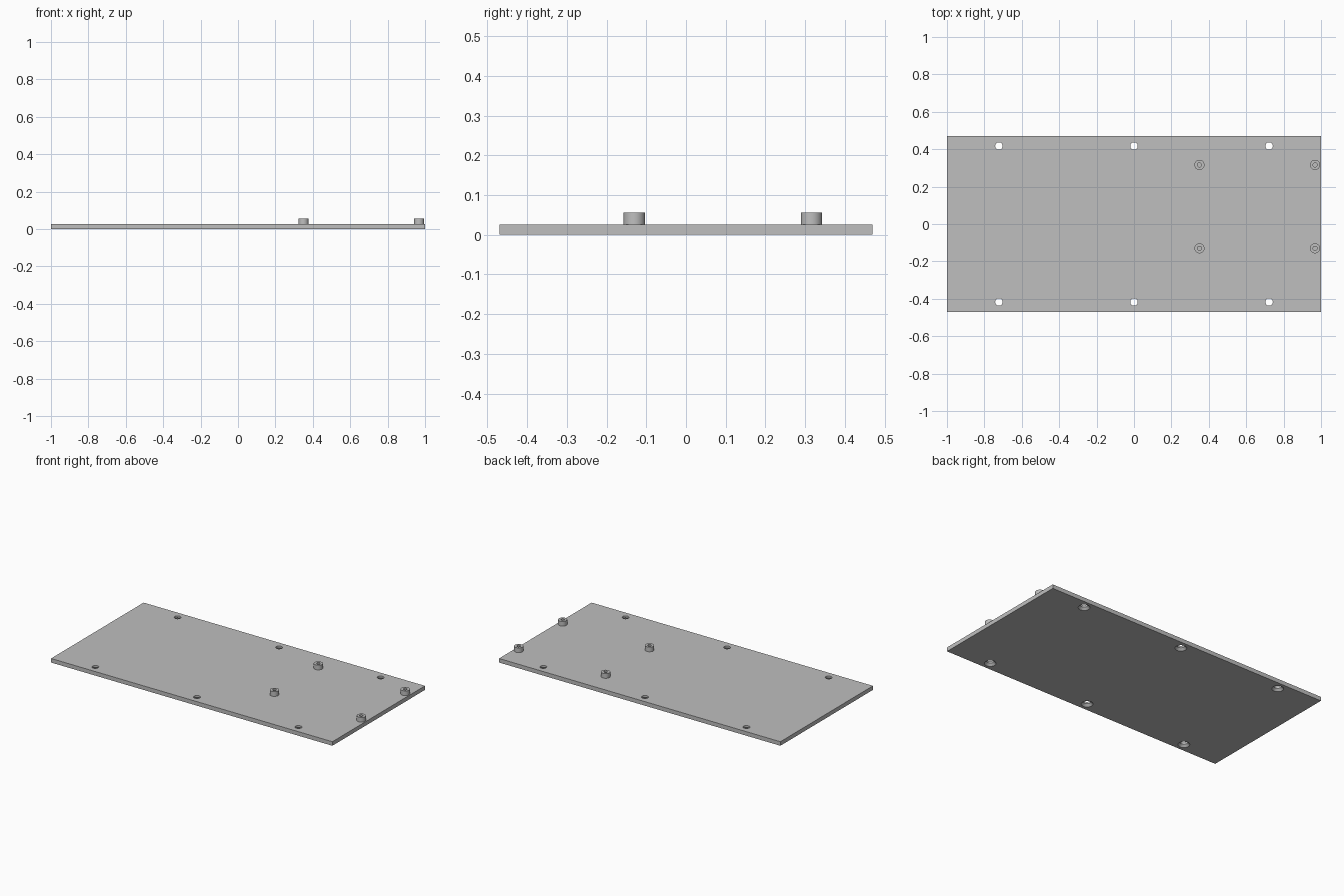
import bpy, bmesh
from math import radians, tau
from mathutils import Matrix

cube = bpy.data.objects.get("Cube")
if cube:
    bpy.data.objects.remove(cube, do_unlink=True)

LENGTH, WIDTH, THICK = 2.0, 0.94, 0.026
TOP = 0.056

grey = bpy.data.materials.new("light grey")
grey.use_nodes = True
grey.diffuse_color = (0.52, 0.52, 0.52, 1)
grey.node_tree.nodes["Principled BSDF"].inputs["Base Color"].default_value = grey.diffuse_color


def make_object(name, bm):
    bmesh.ops.recalc_face_normals(bm, faces=bm.faces)
    mesh = bpy.data.meshes.new(name)
    bm.to_mesh(mesh)
    bm.free()
    mesh.materials.append(grey)
    obj = bpy.data.objects.new(name, mesh)
    bpy.context.collection.objects.link(obj)
    return obj


def lathe(name, profile, x, y, steps=32):
    """Spin a closed (radius, height) profile round a vertical axis at x, y."""
    bm = bmesh.new()
    verts = [bm.verts.new((r, 0, z)) for r, z in profile]
    edges = [bm.edges.new((a, b)) for a, b in zip(verts, verts[1:])]
    bmesh.ops.spin(bm, geom=verts + edges, cent=(0, 0, 0), axis=(0, 0, 1),
                   angle=tau, steps=steps, use_duplicate=False)
    bmesh.ops.remove_doubles(bm, verts=bm.verts, dist=1e-5)
    obj = make_object(name, bm)
    obj.location = (x, y, 0)
    return obj


def shade(obj):
    bpy.ops.object.select_all(action='DESELECT')
    obj.select_set(True)
    bpy.context.view_layer.objects.active = obj
    bpy.ops.object.shade_smooth_by_angle(angle=radians(30))


# Flat base plate
bm = bmesh.new()
bmesh.ops.create_cube(bm, size=1, matrix=Matrix.Translation((0, 0, THICK / 2))
                      @ Matrix.Diagonal((LENGTH, WIDTH, THICK, 1)))
plate = make_object("base_plate", bm)

# Six screw holes, countersunk from below
hole = [(0, -0.01), (0.044, -0.01), (0.02, 0.014), (0.02, 0.05), (0, 0.05)]
for x in (-0.722, 0, 0.722):
    for y in (-0.417, 0.417):
        cutter = lathe("screw_hole_cutter", hole, x, y)
        cutter.hide_render = True
        cut = plate.modifiers.new("screw_hole", 'BOOLEAN')
        cut.operation = 'DIFFERENCE'
        cut.solver = 'EXACT'
        cut.object = cutter
        bpy.context.view_layer.objects.active = plate
        bpy.ops.object.modifier_apply(modifier=cut.name)
        bpy.data.objects.remove(cutter, do_unlink=True)
shade(plate)

# Four hollow standoffs with blind bores
post = [(0.027, THICK), (0.027, TOP), (0.011, TOP), (0.011, THICK + 0.001), (0, THICK + 0.001)]
for side, x in (("right", 0.35), ("left", 0.968)):
    for end, y in (("front", -0.13), ("back", 0.316)):
        shade(lathe(f"{end}_{side}_standoff", post, x, y))
